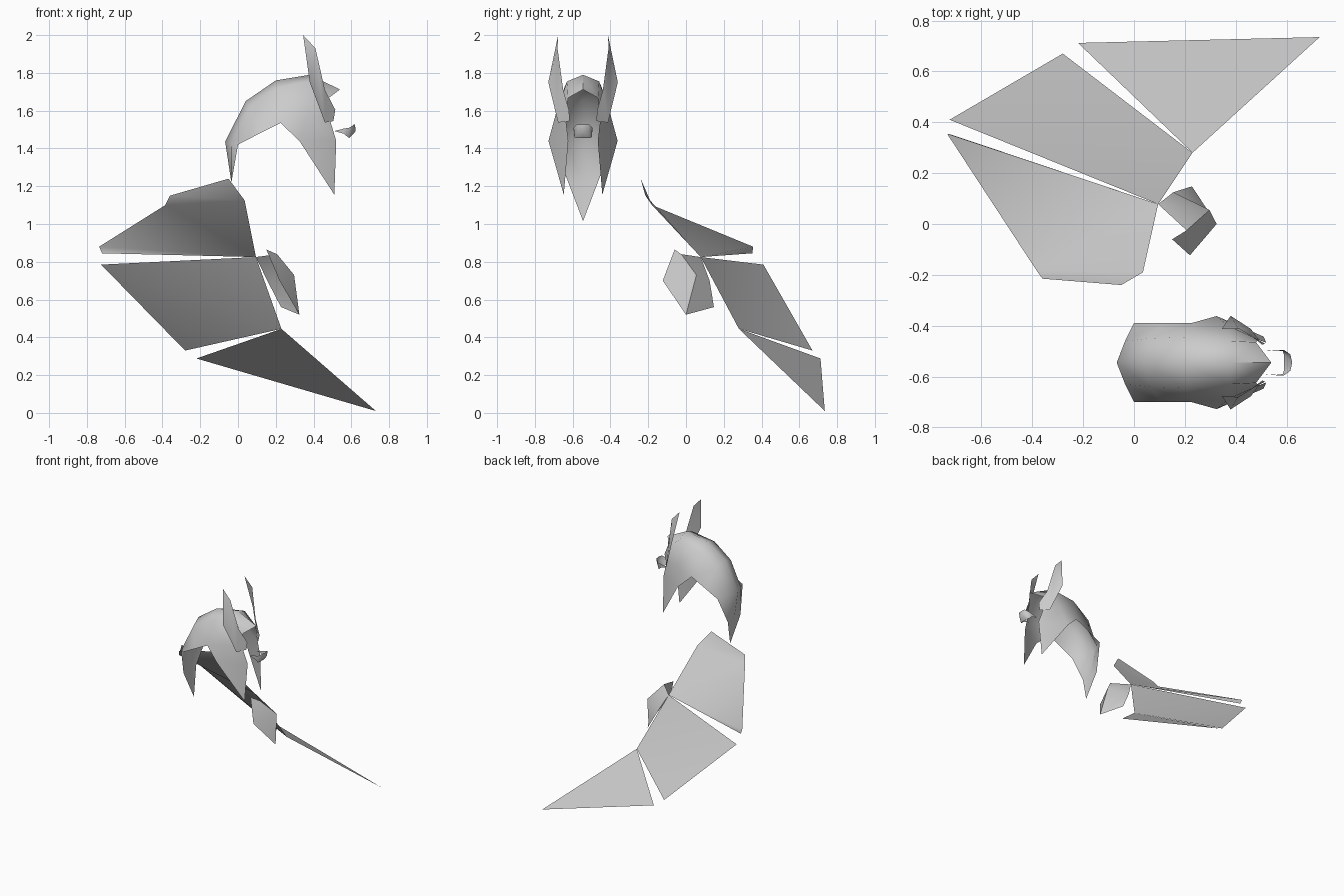
import bpy, bmesh, math

if "Cube" in bpy.data.objects:
    bpy.data.objects.remove(bpy.data.objects["Cube"])

steel = bpy.data.materials.new("steel_grey")
steel.diffuse_color = (0.6, 0.6, 0.6, 1)
steel.use_nodes = True
steel.node_tree.nodes["Principled BSDF"].inputs["Base Color"].default_value = steel.diffuse_color
MID = -0.545  # symmetry plane of the helmet


def sheet(name, pts, faces, mirror=False):
    """Thin shell from named points; mirrored parts use y as half width."""
    bm = bmesh.new()
    keys = {}
    for k, (x, y, z) in pts.items():
        keys[k] = bm.verts.new((x, y, z))
    for f in faces:
        bm.faces.new([keys[k] for k in f.split()])
    if mirror:
        geo = bm.verts[:] + bm.edges[:] + bm.faces[:]
        bmesh.ops.mirror(bm, geom=geo, axis='Y', merge_dist=0.0005)
        bmesh.ops.translate(bm, verts=bm.verts[:], vec=(0, MID, 0))
    bmesh.ops.recalc_face_normals(bm, faces=bm.faces[:])
    if sum(f.normal.z * f.calc_area() for f in bm.faces) < 0:
        bmesh.ops.reverse_faces(bm, faces=bm.faces[:])
    me = bpy.data.meshes.new(name)
    bm.to_mesh(me)
    bm.free()
    ob = bpy.data.objects.new(name, me)
    bpy.context.collection.objects.link(ob)
    me.materials.append(steel)
    bpy.context.view_layer.objects.active = ob
    ob.select_set(True)
    bpy.ops.object.shade_smooth_by_angle(angle=math.radians(55))
    ob.select_set(False)
    return ob


# Fan of three plates
sheet("upper_plate", {
    'hinge': (.095, .078, .825), 'a': (.035, -.19, 1.125), 'top': (-.05, -.24, 1.24),
    'b': (-.36, -.215, 1.15), 'c': (-.385, -.18, 1.10),
    'd': (-.735, .355, .88), 'e': (-.72, .352, .845)},
    ["hinge a c d", "a top b c", "hinge d e"])
sheet("middle_plate", {
    'hinge': (.095, .078, .825), 'a': (-.725, .41, .785),
    'b': (-.28, .67, .33), 'c': (.23, .28, .445)},
    ["hinge a c", "a b c"])
sheet("lower_plate", {
    'a': (.23, .28, .445), 'b': (-.22, .712, .288), 'c': (.73, .735, .01)},
    ["a b c"])

# Small folded guard at the hinge
sheet("hinge_guard", {
    'q1': (.095, .078, .825), 's1': (.155, .125, .70), 's2': (.228, .148, .56),
    'tip': (.325, 0, .52), 'r': (.297, .055, .73), 'q2': (.15, -.06, .865),
    'q3': (.207, -.025, .84), 'q4': (.22, -.123, .70)},
    ["q1 s1 r q3", "s1 s2 tip r", "q3 r q4 q2", "r tip q4"])

# Helmet shell: crown, neck tail, brow and cheeks
sheet("helmet_shell", {
    'tail': (0, 0, 1.015), 't1': (-.035, 0, 1.22), 't2': (-.035, .078, 1.22),
    'c0': (-.068, 0, 1.435), 'm0': (-.035, .085, 1.43), 'e0': (0, .155, 1.42),
    'c1': (.04, 0, 1.65), 'm1': (.06, .095, 1.615), 'e1': (.11, .155, 1.477),
    'c2': (.20, 0, 1.76), 'm2': (.205, .10, 1.72), 'e2': (.225, .155, 1.535),
    'c3': (.38, 0, 1.79), 'm3': (.38, .085, 1.755), 'e3': (.37, .145, 1.58),
    'c4': (.54, 0, 1.712), 'm4': (.48, .08, 1.667), 'e4': (.49, .09, 1.54),
    'k1': (.325, .183, 1.44), 'k2': (.51, .102, 1.155), 'k3': (.52, .078, 1.44)},
    ["tail t2 t1", "t1 t2 m0 c0", "t2 e0 m0",
     "c0 m0 m1 c1", "m0 e0 e1 m1", "c1 m1 m2 c2", "m1 e1 e2 m2",
     "c2 m2 m3 c3", "m2 e2 e3 m3", "c3 m3 m4 c4", "m3 e3 e4 m4",
     "e2 k1 e3", "e3 k1 k3 e4", "k1 k2 k3"], mirror=True)

# Tall swept side crests
sheet("side_crests", {
    'tip': (.345, .132, 2.0), 'n': (.41, .135, 1.93), 'out': (.38, .184, 1.75),
    'base': (.46, .132, 1.537), 'front': (.46, .105, 1.71),
    'f1': (.515, .075, 1.605), 'f2': (.505, .07, 1.545)},
    ["tip out n", "n out base front", "front base f2 f1"], mirror=True)

# Muzzle band with two thin straps
sheet("muzzle_band", {
    'a': (.51, .045, 1.492), 'u1': (.56, .05, 1.505), 'u2': (.59, .05, 1.51),
    'u3': (.615, .032, 1.527), 'u4': (.62, 0, 1.527),
    'l1': (.56, .048, 1.478), 'l2': (.585, .045, 1.457), 'l3': (.612, .03, 1.49),
    'l4': (.622, 0, 1.49), 'i': (.59, .03, 1.456), 'j': (.59, 0, 1.456)},
    ["a l1 u1", "u1 l1 l2 u2", "u2 l2 l3 u3", "u3 l3 l4 u4", "l2 i l3", "i j l4 l3"],
    mirror=True)
